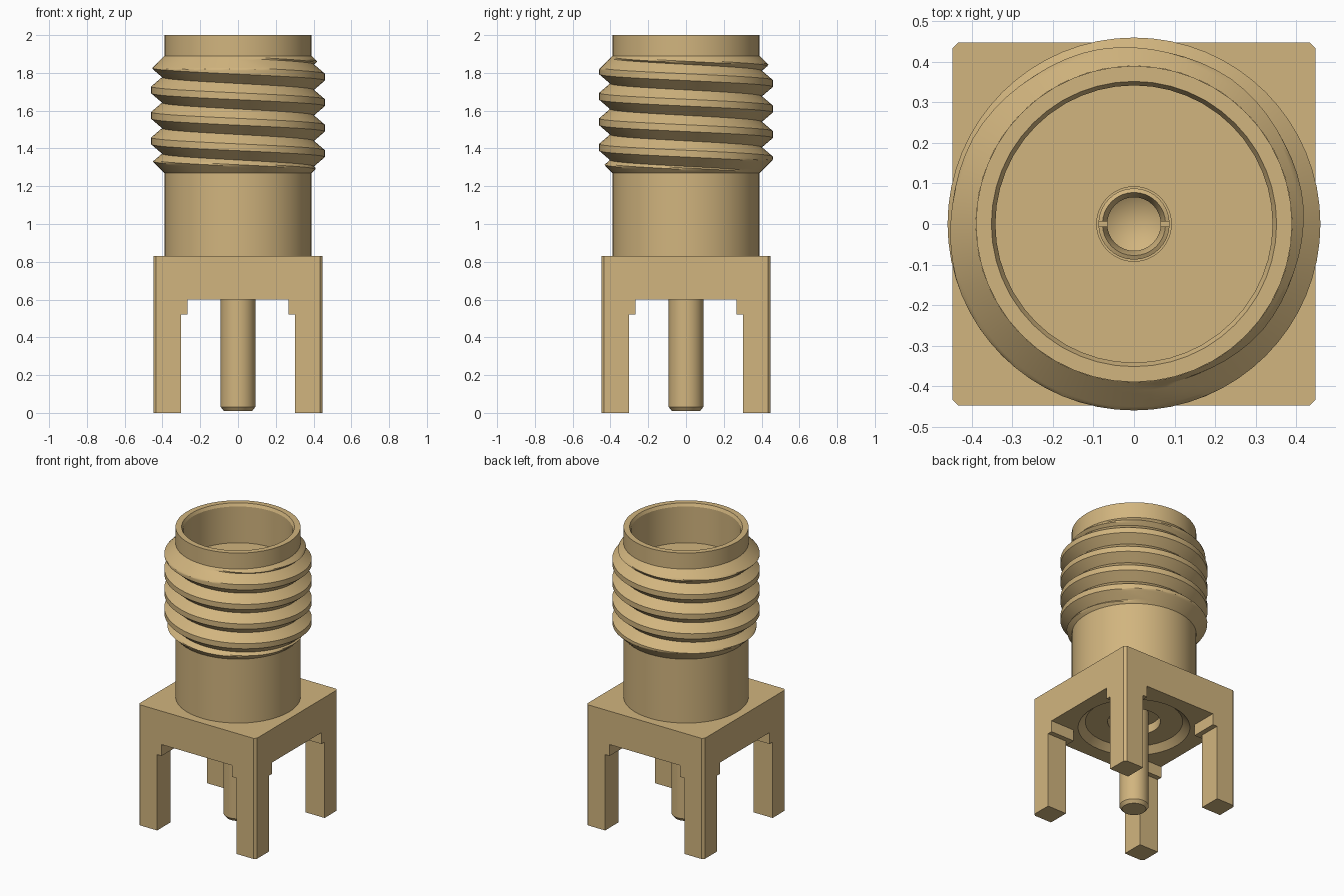
import bpy, bmesh, math

if "Cube" in bpy.data.objects:
    bpy.data.objects.remove(bpy.data.objects["Cube"], do_unlink=True)

brass = bpy.data.materials.new("pale brass")
brass.use_nodes = True
BRASS = (0.64, 0.46, 0.21, 1)
brass.diffuse_color = BRASS
brass.node_tree.nodes["Principled BSDF"].inputs["Base Color"].default_value = BRASS


def finish(name, bm, smooth=False):
    bmesh.ops.remove_doubles(bm, verts=bm.verts, dist=1e-5)
    bmesh.ops.recalc_face_normals(bm, faces=bm.faces)
    mesh = bpy.data.meshes.new(name)
    bm.to_mesh(mesh)
    bm.free()
    mesh.materials.append(brass)
    ob = bpy.data.objects.new(name, mesh)
    bpy.context.collection.objects.link(ob)
    if smooth:
        smooth_by_angle(ob)
    return ob


def smooth_by_angle(ob):
    bpy.ops.object.select_all(action='DESELECT')
    ob.select_set(True)
    bpy.context.view_layer.objects.active = ob
    bpy.ops.object.shade_smooth_by_angle(angle=math.radians(25))


def ring_surface(name, rows, smooth=True):
    """Skin a list of equal-length closed rings of points."""
    bm = bmesh.new()
    vs = [[bm.verts.new(p) for p in row] for row in rows]
    n = len(rows[0])
    for a, b in zip(vs, vs[1:]):
        for i in range(n):
            j = (i + 1) % n
            bm.faces.new((a[i], a[j], b[j], b[i]))
    return finish(name, bm, smooth)


def lathe(name, profile, n=48, smooth=True):
    rows = [[(r * math.cos(2 * math.pi * i / n), r * math.sin(2 * math.pi * i / n), z)
             for i in range(n)] for r, z in profile]
    return ring_surface(name, rows, smooth)


def prism(name, outline, z0, z1):
    bm = bmesh.new()
    face = bm.faces.new([bm.verts.new((x, y, z0)) for x, y in outline])
    top = bmesh.ops.extrude_face_region(bm, geom=[face], use_keep_orig=True)["geom"]
    for v in top:
        if isinstance(v, bmesh.types.BMVert):
            v.co.z = z1
    return finish(name, bm)


def cut(ob, cutter):
    mod = ob.modifiers.new("cut", 'BOOLEAN')
    mod.operation = 'DIFFERENCE'
    mod.solver = 'EXACT'
    mod.object = cutter
    bpy.ops.object.select_all(action='DESELECT')
    bpy.context.view_layer.objects.active = ob
    ob.select_set(True)
    bpy.ops.object.modifier_apply(modifier=mod.name)
    bpy.data.objects.remove(cutter, do_unlink=True)


# Square base block with chamfered corners and a recess underneath
H, C = 0.448, 0.015
octagon = [(H, -H + C), (H, H - C), (H - C, H), (-H + C, H),
           (-H, H - C), (-H, -H + C), (-H + C, -H), (H - C, -H)]
base = prism("base_block", octagon, 0.6, 0.83)
cut(base, lathe("recess_cutter", [(0, 0.59), (0.361, 0.59), (0.305, 0.64), (0.165, 0.64),
                                  (0.165, 0.70), (0, 0.70)], smooth=False))
smooth_by_angle(base)

# Four corner legs, each with a wider stepped pad at the top
for sx, xname in ((-1, "right"), (1, "left")):
    for sy, yname in ((-1, "front"), (1, "back")):
        for part, inner, z0, z1 in (("leg", 0.302, 0, 0.522), ("leg_pad", 0.268, 0.522, 0.6)):
            corner = [(inner, inner), (H, inner), (H, H - C), (H - C, H), (inner, H)]
            prism(f"{yname}_{xname}_{part}", [(sx * x, sy * y) for x, y in corner], z0, z1)

# Barrel with chamfered mouth, inner floor and contact hole
lathe("barrel", [(0, 0.81), (0.39, 0.81), (0.39, 1.27), (0.39, 1.89), (0.39, 2.0), (0.352, 2.0),
                 (0.342, 1.98), (0.342, 1.73), (0.257, 1.73), (0.092, 1.73),
                 (0.092, 1.45), (0, 1.45)])

# Screw thread: helical ridges trimmed by 45 degree cones at both ends
PITCH, ROOT, CREST, FLAT = 0.135, 0.402, 0.46, 0.036
Z_LOW, Z_HIGH, SEG, SUB = 1.27, 1.89, 64, 6
flank = (PITCH - FLAT) / 2
turn = [(0, ROOT), (flank, CREST), (flank + FLAT, CREST), (PITCH, ROOT)]
helix = []
for k in range(8):
    for (za, ra), (zb, rb) in zip(turn, turn[1:]):
        for s in range(SUB):
            t = s / SUB
            helix.append((1.845 - 6 * PITCH + k * PITCH + za + (zb - za) * t, ra + (rb - ra) * t))
rows = []
for z_start, r0 in helix:
    row = []
    for i in range(SEG + 1):
        a = 2 * math.pi * i / SEG
        z = min(max(z_start - PITCH * i / SEG, Z_LOW), Z_HIGH)
        r = min(r0, 0.39 + (Z_HIGH - z), 0.39 + (z - Z_LOW))
        row.append((r * math.cos(a), r * math.sin(a), z))
    rows.append(row)
bm = bmesh.new()
grid = [[bm.verts.new(p) for p in row] for row in rows]
for a, b in zip(grid, grid[1:]):
    for i in range(SEG):
        if max(v.co.z for v in (b[i], b[i + 1])) - min(v.co.z for v in (a[i], a[i + 1])) > 1e-6:
            bm.faces.new((a[i], a[i + 1], b[i + 1], b[i]))
bmesh.ops.remove_doubles(bm, verts=bm.verts, dist=1e-5)
bmesh.ops.dissolve_degenerate(bm, edges=bm.edges, dist=1e-5)
finish("screw_thread", bm, True)

# Socket contact inside the barrel, split by a narrow slot
contact = lathe("centre_contact", [(0, 1.42), (0.088, 1.42), (0.088, 1.725), (0.078, 1.73),
                                   (0.066, 1.70), (0.066, 1.58), (0, 1.54)], 32, smooth=False)
cut(contact, prism("slot_cutter", [(-0.2, -0.006), (0.2, -0.006), (0.2, 0.006), (-0.2, 0.006)],
                   1.59, 1.8))
smooth_by_angle(contact)

# Solder pin under the base
lathe("solder_pin", [(0, 0.01), (0.075, 0.01), (0.092, 0.032), (0.092, 0.75), (0, 0.75)], 32)
